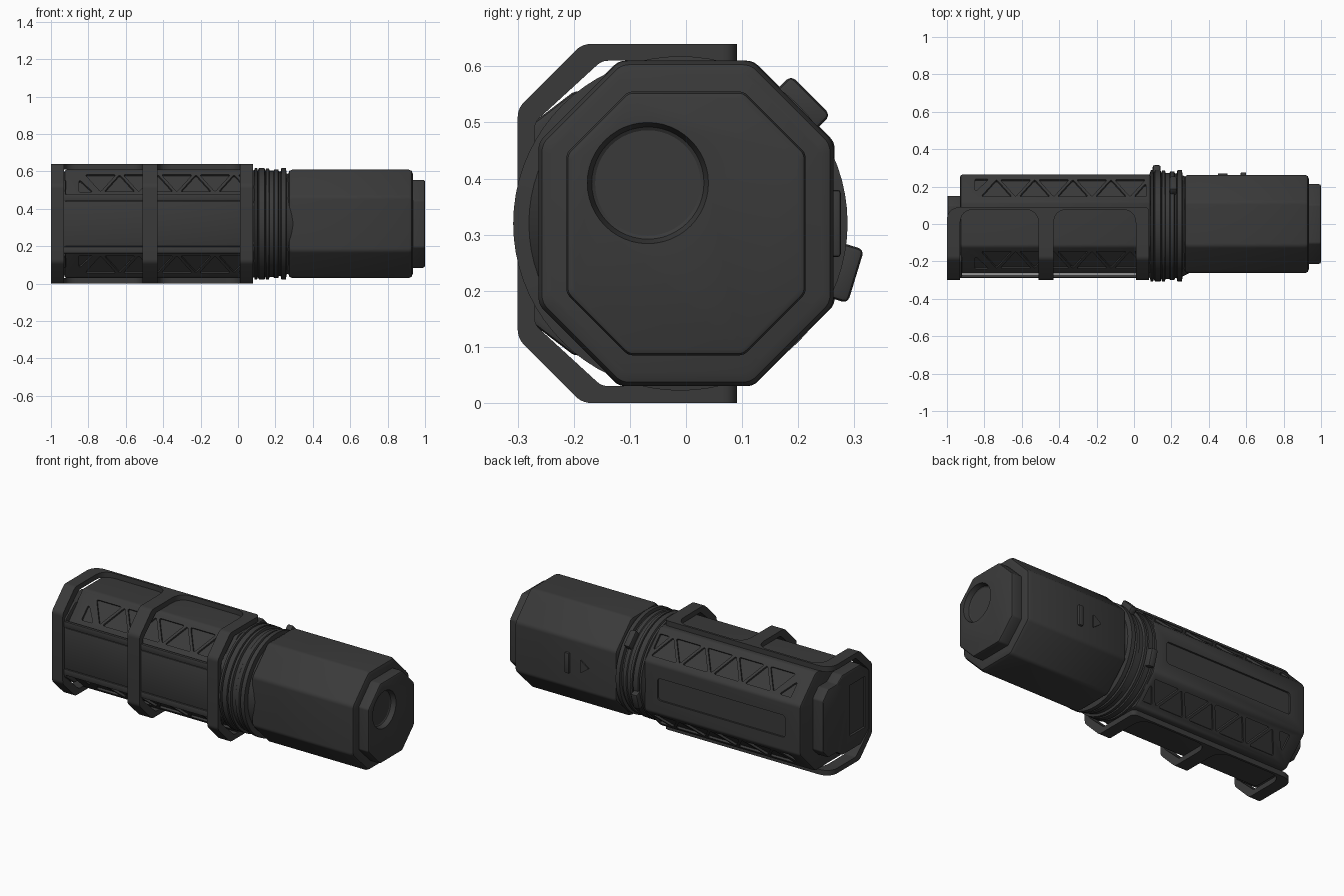
import bpy, bmesh, math
from mathutils import Vector, Matrix

if "Cube" in bpy.data.objects:
    bpy.data.objects.remove(bpy.data.objects["Cube"])

ZC = 0.32
mat = bpy.data.materials.new("dark_grey")
mat.diffuse_color = (0.042, 0.042, 0.042, 1)
mat.use_nodes = True
mat.node_tree.nodes["Principled BSDF"].inputs["Base Color"].default_value = mat.diffuse_color


def rounded(pts, r, n=5):
    """Fillet a 2D polygon; a point may carry its own radius as a third value."""
    out = []
    for i, q in enumerate(pts):
        p = Vector(q[:2])
        rad = q[2] if len(q) > 2 else r
        a = (Vector(pts[i - 1][:2]) - p)
        b = (Vector(pts[(i + 1) % len(pts)][:2]) - p)
        if rad <= 0:
            out.append(p)
            continue
        t = min(rad / math.tan(a.angle(b) / 2), a.length * 0.48, b.length * 0.48)
        s, e = p + a.normalized() * t, p + b.normalized() * t
        for k in range(n + 1):
            u = k / n
            out.append(s * (1 - u) ** 2 + p * 2 * u * (1 - u) + e * u * u)
    return out


def octagon(hy, hz, c, r=0.03):
    return rounded([(hy, -hz + c), (hy, hz - c), (hy - c, hz), (c - hy, hz),
                    (-hy, hz - c), (-hy, c - hz), (c - hy, -hz), (hy - c, -hz)], r)


def loft(bm, rings):
    """Bridge equal-length rings of points and cap both ends."""
    vs = [[bm.verts.new(p) for p in ring] for ring in rings]
    n = len(vs[0])
    for a, b in zip(vs, vs[1:]):
        for i in range(n):
            bm.faces.new((a[i], a[(i + 1) % n], b[(i + 1) % n], b[i]))
    bm.faces.new(vs[0][::-1])
    bm.faces.new(vs[-1])


def make(name, bm):
    bmesh.ops.recalc_face_normals(bm, faces=bm.faces)
    me = bpy.data.meshes.new(name)
    bm.to_mesh(me)
    bm.free()
    ob = bpy.data.objects.new(name, me)
    bpy.context.collection.objects.link(ob)
    me.materials.append(mat)
    return ob


def prism_x(name, poly, x0, x1, b=0.0, zc=ZC):
    """Extrude a yz polygon along x with softened ends."""
    bm = bmesh.new()
    steps = [(x0, 1), (x1, 1)]
    if b:
        k = b / 0.27
        steps = [(x0, 1 - k), (x0 + b * .3, 1 - k * .3), (x0 + b, 1),
                 (x1 - b, 1), (x1 - b * .3, 1 - k * .3), (x1, 1 - k)]
    loft(bm, [[(x, p[0] * s, zc + p[1] * s) for p in poly] for x, s in steps])
    return make(name, bm)


def box(name, lo, hi, bevel=0.0, rot=0.0, pivot=(0, 0, 0)):
    bm = bmesh.new()
    lo, hi = Vector(lo), Vector(hi)
    bmesh.ops.create_cube(bm, size=1, matrix=Matrix.Translation((lo + hi) / 2)
                          @ Matrix.Diagonal((*(hi - lo), 1)))
    if bevel:
        bmesh.ops.bevel(bm, geom=bm.edges[:], offset=bevel, segments=2, profile=0.5, affect='EDGES')
    bmesh.ops.rotate(bm, verts=bm.verts, cent=pivot, matrix=Matrix.Rotation(rot, 3, 'X'))
    return make(name, bm)


def boolean(ob, cutter, op='DIFFERENCE'):
    m = ob.modifiers.new(op.lower(), 'BOOLEAN')
    m.operation, m.object, m.solver = op, cutter, 'EXACT'
    bpy.context.view_layer.objects.active = ob
    bpy.ops.object.modifier_apply(modifier=m.name)
    bpy.data.objects.remove(cutter)


# Rear body with truss pockets on the four chamfers and a long pocket on the back
HY, HZ, CH = 0.265, 0.29, 0.145
body = prism_x("rear_body", octagon(HY, HZ, CH, 0.03), -0.93, 0.09, 0.015)
bm = bmesh.new()
tris = [[(-0.85, -.068), (-0.775, -.068), (-0.85, .03)]]
for i in range(8):
    c, s = -0.735 + i * 0.102, 1 if i % 2 else -1
    tris.append([(c - .083, -.065 * s), (c + .083, -.065 * s), (c, .065 * s)])
tris.append([(0.0, .065), (0.065, .065), (0.065, -.04)])
for sy in (1, -1):
    for sz in (1, -1):
        out = Vector((0, sy, sz)).normalized()
        up = Vector((0, -sy, sz)).normalized()
        mid = Vector((0, sy * (HY - CH / 2), ZC + sz * (HZ - CH / 2)))
        for t in tris:
            rp = rounded(t, 0.008, 3)
            loft(bm, [[mid + Vector((p[0], 0, 0)) + up * p[1] + out * d for p in rp]
                      for d in (-0.012, 0.03)])
boolean(body, make("truss_cutter", bm))
bm = bmesh.new()
slot = rounded([(-0.83, -.065), (0.0, -.065), (0.0, .065), (-0.83, .065)], 0.02)
loft(bm, [[(p[0], y, ZC + p[1]) for p in slot] for y in (HY - 0.01, HY + 0.05)])
boolean(body, make("back_slot_cutter", bm))

# Head, end cap with a round dimple
prism_x("head_body", octagon(0.263, HZ, CH, 0.035), 0.268, 0.935, 0.022)
cap = prism_x("end_cap", octagon(0.213, 0.235, 0.11, 0.02), 0.9, 1.0, 0.012)
bm = bmesh.new()
circle = [(math.cos(a * math.pi / 24), math.sin(a * math.pi / 24)) for a in range(48)]
loft(bm, [[(x, -0.068 + r * c, 0.392 + r * s) for c, s in circle]
          for x, r in ((0.968, .094), (0.972, .1), (1.0, .108), (1.05, .108))])
boolean(cap, make("dimple_cutter", bm))

# Ribbed round neck
profile = [(0.06, .25), (0.085, .28), (0.09, .298), (0.102, .298), (0.106, .285), (0.112, .298),
           (0.142, .298), (0.146, .283), (0.15, .297), (0.165, .297), (0.169, .284),
           (0.19, .284), (0.194, .29), (0.215, .29), (0.219, .28), (0.228, .28),
           (0.232, .298), (0.256, .298), (0.26, .27), (0.3, .25)]
bm = bmesh.new()
loft(bm, [[(x, -0.01 + r * math.cos(a * math.pi / 36), ZC + r * math.sin(a * math.pi / 36))
           for a in range(72)] for x, r in profile])
make("ribbed_neck", bm)

# Latch lugs on the neck
for name, x0, x1, ang in (("upper_latch", 0.19, 0.23, 45), ("lower_latch", 0.10, 0.142, -17)):
    box(name, (x0, 0.27, ZC - .05), (x1, 0.317, ZC + .05), 0.01,
        math.radians(ang), (0, -0.006, ZC))

# Cage: C-shaped section intersected with a comb-shaped footprint (three bands and a rail)
outer = [(.092, .32, 0), (-.185, .32, .04), (-.3, .205, .04),
         (-.3, -.205, .04), (-.185, -.32, .04), (.092, -.32, 0)]
inner = [(.092, -.29, 0), (-.15, -.29, .03), (-.27, -.18, .03),
         (-.27, .18, .03), (-.15, .29, .03), (.092, .29, 0)]
cage = prism_x("cage", rounded(outer + inner, 0), -1.0, 0.08)
R = 0.08
comb = rounded([(-1.01, -.4, 0), (-.93, -.4, 0), (-.93, .078, R), (-.51, .078, R), (-.51, -.4, 0),
                (-.43, -.4, 0), (-.43, .078, R), (.01, .078, R), (.01, -.4, 0), (.085, -.4, 0),
                (.08, .091, .03), (-1.0, .091, .08)], 0, 8)
bm = bmesh.new()
loft(bm, [[(p[0], p[1], z) for p in comb] for z in (-0.1, 0.8)])
boolean(cage, make("cage_footprint", bm), 'INTERSECT')

# Front plate carried by the cage bands
box("front_plate", (-0.97, -0.286, 0.2), (0.05, -0.272, 0.44), 0.004)
for z in (0.18, 0.46):
    box("front_rail", (-0.97, -0.288, z - .018), (0.05, -0.270, z + .018), 0.004)

# Tail plate closing the cage end
tail = rounded([(.15, -.15), (.15, .15), (.1, .2), (.02, .2), (-.03, .235), (-.2, .235), (-.285, .17),
                (-.285, -.17), (-.2, -.235), (-.03, -.235), (.02, -.2), (.1, -.2)], 0.02)
plate = prism_x("tail_plate", tail, -0.998, -0.92, 0.008)
boolean(plate, box("tail_pocket_cutter", (-1.1, -0.24, 0.17), (-0.985, -0.1, 0.47)))

# Raised bar and arrow on the back of the head
box("indicator_bar", (0.57, 0.25, 0.26), (0.6, 0.276, 0.38), 0.006)
bm = bmesh.new()
arrow = rounded([(0.5, -.04), (0.5, .04), (0.445, 0)], 0.005, 3)
loft(bm, [[(p[0], y, ZC + p[1]) for p in arrow] for y in (0.25, 0.27)])
make("indicator_arrow", bm)

# Smooth shading with sharp edges kept
bpy.ops.object.select_all(action='SELECT')
bpy.context.view_layer.objects.active = body
bpy.ops.object.shade_smooth_by_angle(angle=math.radians(30))
